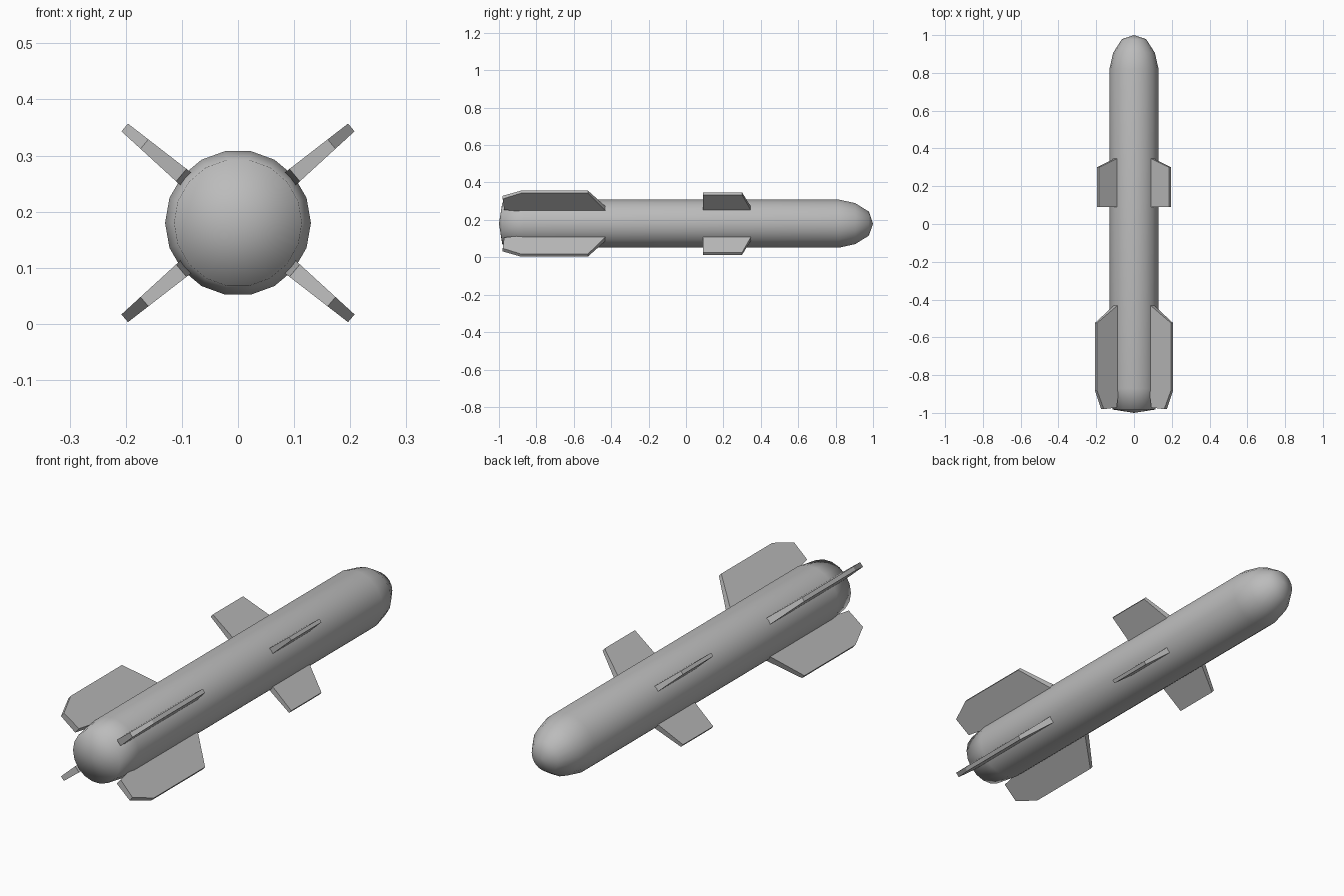
import bpy, bmesh, math
from mathutils import Vector

if "Cube" in bpy.data.objects:
    bpy.data.objects.remove(bpy.data.objects["Cube"])

AXIS_Z = 0.18
SIDES = 18

# Mid grey paint shared by every part
paint = bpy.data.materials.new("grey_paint")
paint.diffuse_color = (0.5, 0.5, 0.5, 1)
paint.use_nodes = True
paint.node_tree.nodes["Principled BSDF"].inputs["Base Color"].default_value = paint.diffuse_color


def finish(bm, name, angle):
    bmesh.ops.recalc_face_normals(bm, faces=bm.faces)
    mesh = bpy.data.meshes.new(name)
    bm.to_mesh(mesh)
    bm.free()
    mesh.materials.append(paint)
    obj = bpy.data.objects.new(name, mesh)
    bpy.context.collection.objects.link(obj)
    bpy.ops.object.select_all(action='DESELECT')
    obj.select_set(True)
    bpy.context.view_layer.objects.active = obj
    bpy.ops.object.shade_smooth_by_angle(angle=math.radians(angle))
    return obj


def lathe(name, profile):
    """Turn (y, radius) points around the body axis."""
    bm = bmesh.new()
    rings = []
    for y, r in profile:
        n = SIDES if r > 0 else 1
        rings.append([bm.verts.new((r * math.cos(2 * math.pi * i / SIDES), y,
                                    AXIS_Z + r * math.sin(2 * math.pi * i / SIDES)))
                      for i in range(n)])
    for a, b in zip(rings, rings[1:]):
        for i in range(SIDES):
            quad = [a[i % len(a)], a[(i + 1) % len(a)],
                    b[(i + 1) % len(b)], b[i % len(b)]]
            bm.faces.new(list(dict.fromkeys(quad)))
    return finish(bm, name, 80)


def fin(name, outline, angle, root_half, tip_half):
    """Tapered plate from a (y, radius) outline, pointing out at an angle."""
    out = Vector((math.cos(angle), 0, math.sin(angle)))
    side = Vector((-math.sin(angle), 0, math.cos(angle)))
    r0 = min(r for _, r in outline)
    r1 = max(r for _, r in outline)
    bm = bmesh.new()
    layers = []
    for s in (-1, 1):
        layer = []
        for y, r in outline:
            half = root_half + (tip_half - root_half) * (r - r0) / (r1 - r0)
            layer.append(bm.verts.new(Vector((0, y, AXIS_Z)) + out * r + side * (s * half)))
        layers.append(layer)
        bm.faces.new(layer)
    a, b = layers
    for i in range(len(a)):
        j = (i + 1) % len(a)
        bm.faces.new((a[i], a[j], b[j], b[i]))
    return finish(bm, name, 20)


# Round body with a domed nose and a shallow domed tail
lathe("body", [(-1.0, 0), (-0.982, 0.114), (-0.87, 0.13),
               (0.82, 0.13), (0.905, 0.111), (0.978, 0.065), (1.0, 0)])

# Four large tail fins and four small middle fins in an X layout
tail = [(-0.425, 0.118), (-0.525, 0.264), (-0.88, 0.264), (-0.98, 0.218),
        (-0.972, 0.132), (-0.88, 0.118)]
middle = [(0.35, 0.118), (0.30, 0.249), (0.09, 0.249), (0.09, 0.118)]
pitch = math.radians(40.1)
corners = {"upper_right": pitch, "upper_left": math.pi - pitch,
           "lower_left": math.pi + pitch, "lower_right": -pitch}
for label, angle in corners.items():
    fin("tail_fin_" + label, tail, angle, 0.015, 0.009)
    fin("middle_fin_" + label, middle, angle, 0.013, 0.008)
